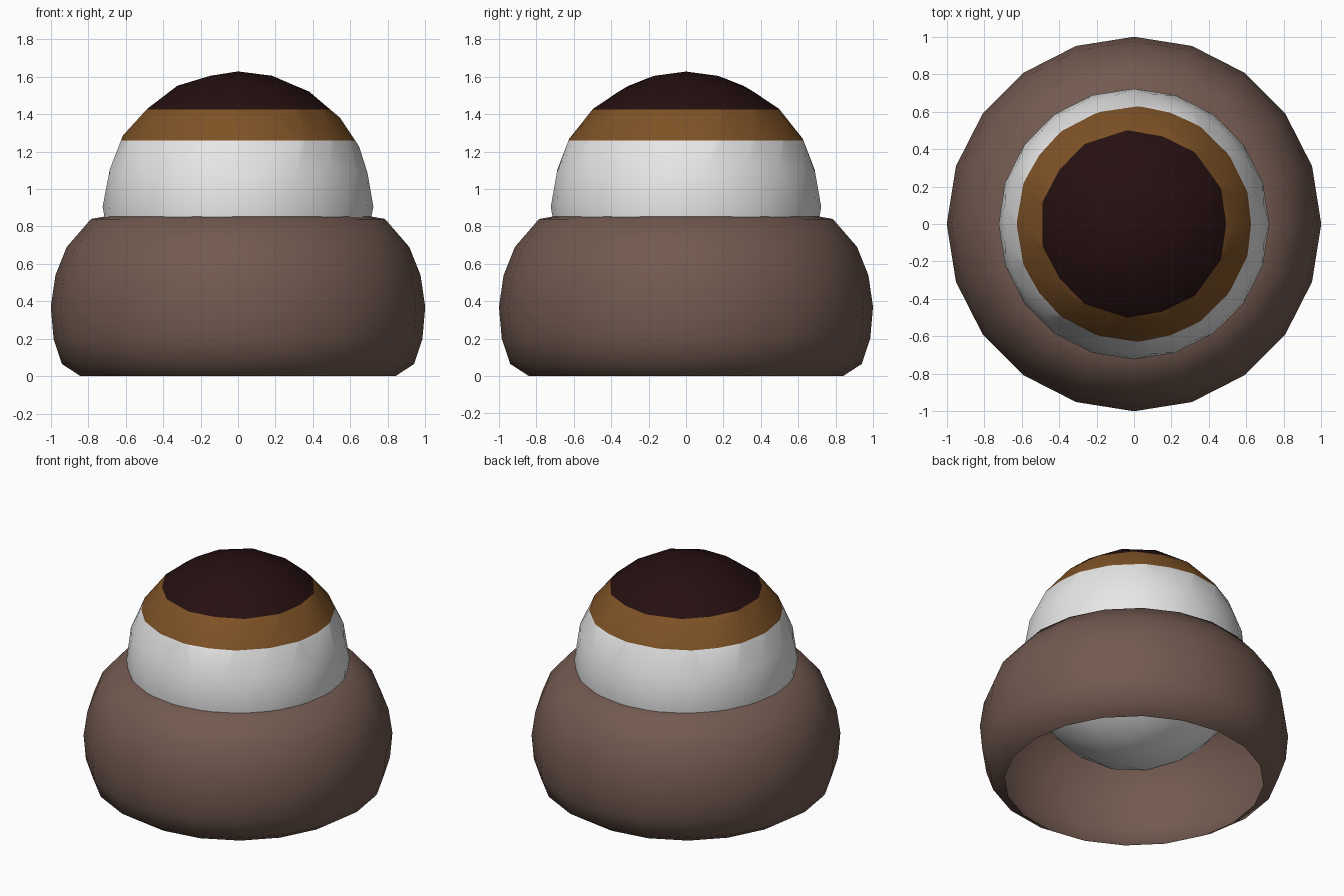
import bpy, bmesh, math

if "Cube" in bpy.data.objects:
    bpy.data.objects.remove(bpy.data.objects["Cube"])


def material(name, rgb):
    m = bpy.data.materials.new(name)
    m.diffuse_color = (*rgb, 1)
    m.use_nodes = True
    m.node_tree.nodes["Principled BSDF"].inputs["Base Color"].default_value = m.diffuse_color
    return m


def make_object(name, bm, mats):
    for f in bm.faces:
        f.smooth = True
    me = bpy.data.meshes.new(name)
    bm.to_mesh(me)
    bm.free()
    for m in mats:
        me.materials.append(m)
    ob = bpy.data.objects.new(name, me)
    bpy.context.collection.objects.link(ob)
    return ob


eyelid_brown = material("eyelid brown", (0.17, 0.102, 0.08))
eye_white = material("eye white", (0.8, 0.8, 0.8))
iris_amber = material("iris amber", (0.21, 0.085, 0.019))
pupil_dark = material("pupil dark", (0.019, 0.005, 0.005))

# Eyeball: ball looking straight up, cut at the iris and pupil borders
EYE_Z, IRIS_Z, PUPIL_Z = 0.905, 1.26, 1.425
bm = bmesh.new()
bmesh.ops.create_icosphere(bm, subdivisions=3, radius=0.723)
bmesh.ops.translate(bm, verts=bm.verts, vec=(0, 0, EYE_Z))
for z in (IRIS_Z, PUPIL_Z):
    bmesh.ops.bisect_plane(bm, geom=bm.verts[:] + bm.edges[:] + bm.faces[:],
                           plane_co=(0, 0, z), plane_no=(0, 0, 1))
for f in bm.faces:
    h = f.calc_center_median().z
    f.material_index = (h > IRIS_Z) + (h > PUPIL_Z)
make_object("eyeball", bm, [eye_white, iris_amber, pupil_dark])

# Eyelid: turned shell around the ball, open underneath
profile = [(0.84, 0.0), (0.94, 0.065), (0.985, 0.2), (1.0, 0.37),
           (0.975, 0.54), (0.915, 0.69), (0.785, 0.84), (0.70, 0.855)]
SEGMENTS = 20
bm = bmesh.new()
rings = []
for r, z in profile:
    rings.append([bm.verts.new((r * math.cos(2 * math.pi * i / SEGMENTS),
                                r * math.sin(2 * math.pi * i / SEGMENTS), z))
                  for i in range(SEGMENTS)])
for low, high in zip(rings, rings[1:]):
    for i in range(SEGMENTS):
        j = (i + 1) % SEGMENTS
        bm.faces.new((low[i], low[j], high[j], high[i]))
make_object("eyelid", bm, [eyelid_brown])
